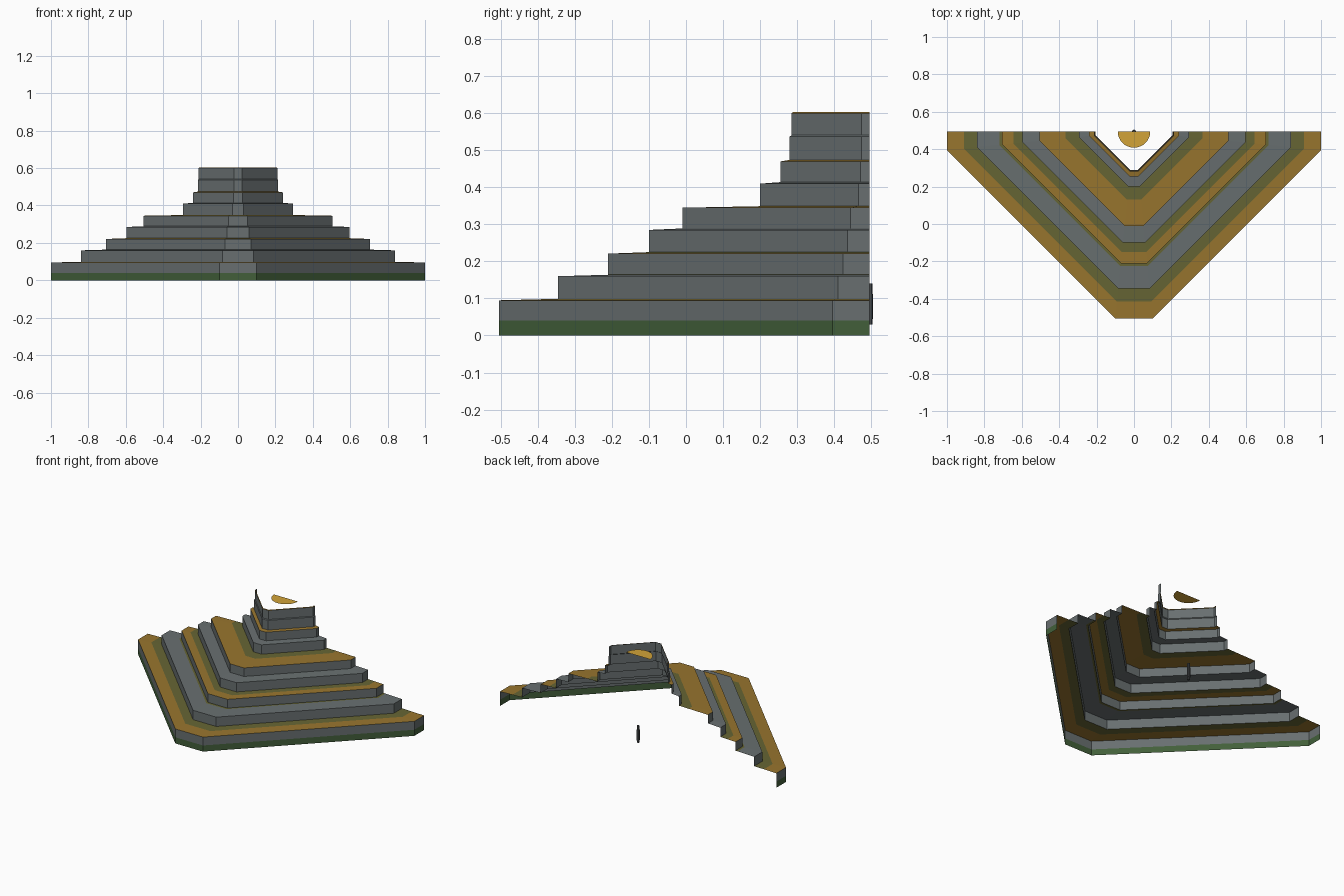
import bpy, bmesh, math

cube = bpy.data.objects.get("Cube")
if cube:
    bpy.data.objects.remove(cube)

BACK = 0.495  # y of the open rear edge and the centre of every terrace


def material(name, rgb):
    lin = [((c / 255 + 0.055) / 1.055) ** 2.4 for c in rgb] + [1.0]
    m = bpy.data.materials.new(name)
    m.use_nodes = True
    m.diffuse_color = lin
    bsdf = next(n for n in m.node_tree.nodes if n.type == "BSDF_PRINCIPLED")
    bsdf.inputs["Base Color"].default_value = lin
    return m


stone = material("grey stone", (104, 111, 112))
moss = material("moss green", (66, 95, 58))
gold = material("dull gold", (152, 117, 46))
olive = material("olive", (102, 101, 52))
bright = material("bright gold", (210, 163, 56))
dark = material("dark metal", (78, 82, 84))


def make_object(name, bm, mats):
    mesh = bpy.data.meshes.new(name)
    bm.to_mesh(mesh)
    bm.free()
    for m in mats:
        mesh.materials.append(m)
    obj = bpy.data.objects.new(name, mesh)
    bpy.context.collection.objects.link(obj)
    return obj


def outline(bm, r, z):
    """Half of a diamond with clipped corners, from -x round the front to +x."""
    c = 0.1 * r
    right = [(c, r), (r, c), (r, 0)]
    pts = [(-x, d) for x, d in reversed(right)] + right
    return [bm.verts.new((x, BACK - d, z)) for x, d in pts]


def sheet(name, rings, mats):
    """Open strip through (radius, z) rings, one material per band."""
    bm = bmesh.new()
    loops = [outline(bm, r, z) for r, z in rings]
    for band, (a, b) in enumerate(zip(loops, loops[1:])):
        for i in range(len(a) - 1):
            f = bm.faces.new((a[i], a[i + 1], b[i + 1], b[i]))
            f.material_index = band
    return make_object(name, bm, mats)


# Terraces: radius, outer top height, radius where the tread's inner band starts
levels = [(1.0, 0.095, 0.91), (0.84, 0.16, 0.72), (0.705, 0.221, 0.645),
          (0.595, 0.285, None), (0.505, 0.345, 0.365), (0.295, 0.41, None),
          (0.24, 0.47, None), (0.215, 0.537, None), (0.21, 0.6, None)]
RISE = 0.004
bottom = 0.0
for i, (r, top, band) in enumerate(levels):
    inner = levels[i + 1][0] if i + 1 < len(levels) else r - 0.004
    tread = stone if i % 2 else gold
    # Riser, with a moss course round the lowest one
    if i == 0:
        sheet("riser_1", [(r, 0), (r, 0.04), (r, top)], [moss, stone])
    else:
        sheet(f"riser_{i + 1}", [(r, bottom), (r, top)], [stone])
    # Gently sloping tread, with an olive inner band where there is one
    bottom = top + (RISE if i + 1 < len(levels) else 0.003)
    if band:
        mid = top + RISE * (r - band) / (r - inner)
        sheet(f"tread_{i + 1}", [(r, top), (band, mid), (inner, bottom)], [tread, olive])
    else:
        sheet(f"tread_{i + 1}", [(r, top), (inner, bottom)], [tread])

# Half disc at the summit
bm = bmesh.new()
arc = [math.pi + math.pi * k / 16 for k in range(17)]
bm.faces.new([bm.verts.new((0.087 * math.cos(t), BACK + 0.087 * math.sin(t), 0.596))
              for t in arc])
make_object("summit_half_disc", bm, [bright])

# Small post standing inside
bm = bmesh.new()
for radius, low, high in ((0.008, 0.03, 0.045), (0.01, 0.045, 0.112), (0.008, 0.112, 0.14)):
    geo = bmesh.ops.create_cone(bm, cap_ends=True, segments=8, radius1=radius,
                                radius2=radius, depth=high - low)
    bmesh.ops.translate(bm, verts=geo["verts"], vec=(0, BACK, (low + high) / 2))
make_object("inner_post", bm, [dark])
